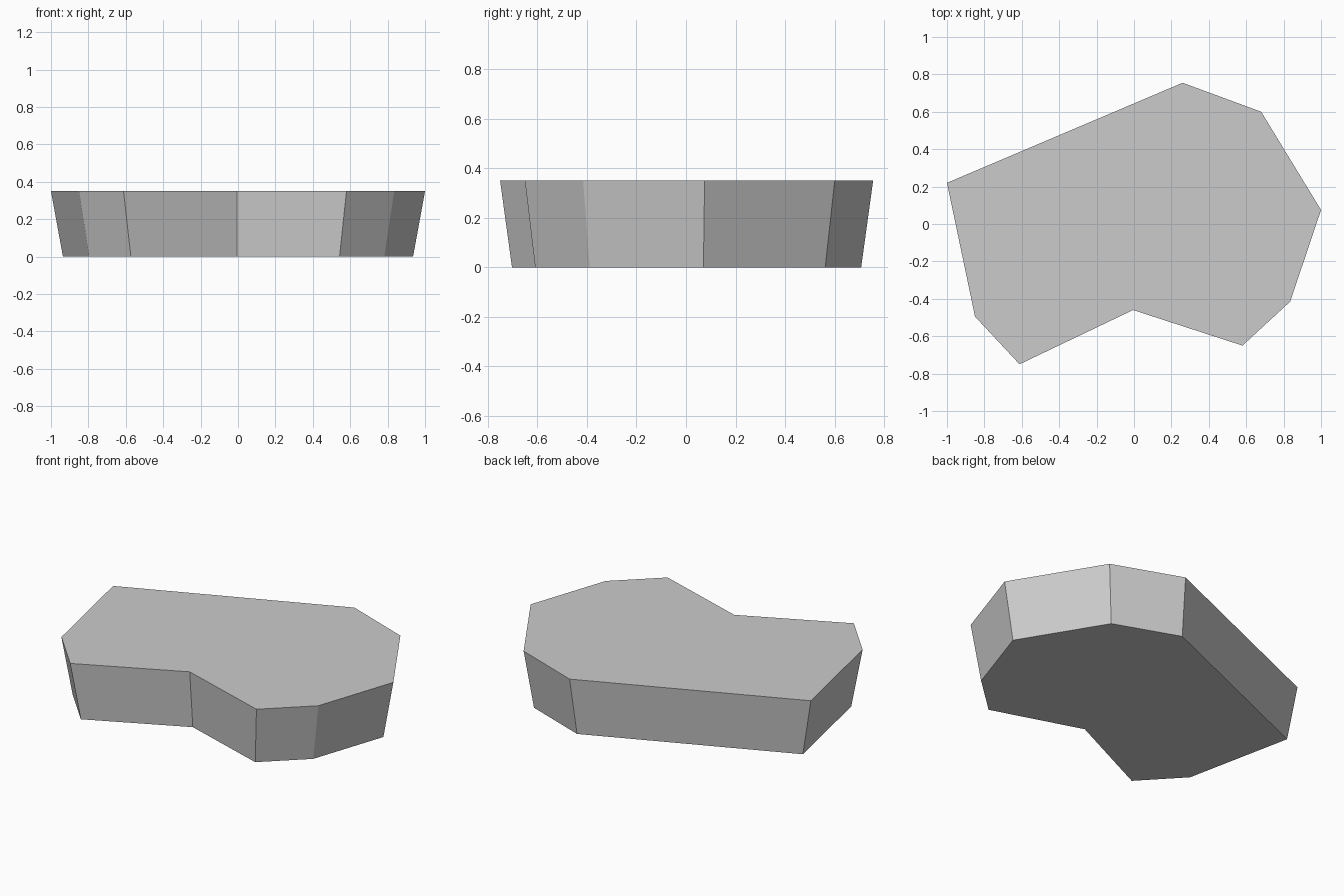
import bpy
import bmesh

cube = bpy.data.objects.get("Cube")
if cube:
    bpy.data.objects.remove(cube, do_unlink=True)

HEIGHT = 0.35
BASE_SCALE = 0.936

# Kinked slab outline, counter-clockwise at the top
outline = [(-1, 0.22), (-0.85, -0.495), (-0.612, -0.75), (-0.005, -0.46),
           (0.58, -0.65), (0.835, -0.415), (1, 0.075), (0.68, 0.6), (0.26, 0.755)]

# Light grey stone
stone = bpy.data.materials.new("light_grey_stone")
stone.use_nodes = True
colour = (0.6, 0.6, 0.6, 1)
stone.diffuse_color = colour
stone.node_tree.nodes["Principled BSDF"].inputs["Base Color"].default_value = colour

# Slab: flat caps joined by sides that taper inwards to the base
bm = bmesh.new()
top = [bm.verts.new((x, y, HEIGHT)) for x, y in outline]
base = [bm.verts.new((x * BASE_SCALE, y * BASE_SCALE, 0)) for x, y in outline]
bm.faces.new(top)
bm.faces.new(reversed(base))
for i in range(len(outline)):
    j = (i + 1) % len(outline)
    bm.faces.new((base[i], base[j], top[j], top[i]))
bmesh.ops.recalc_face_normals(bm, faces=bm.faces)

mesh = bpy.data.meshes.new("stone_slab")
bm.to_mesh(mesh)
bm.free()
mesh.materials.append(stone)
slab = bpy.data.objects.new("stone_slab", mesh)
bpy.context.collection.objects.link(slab)
